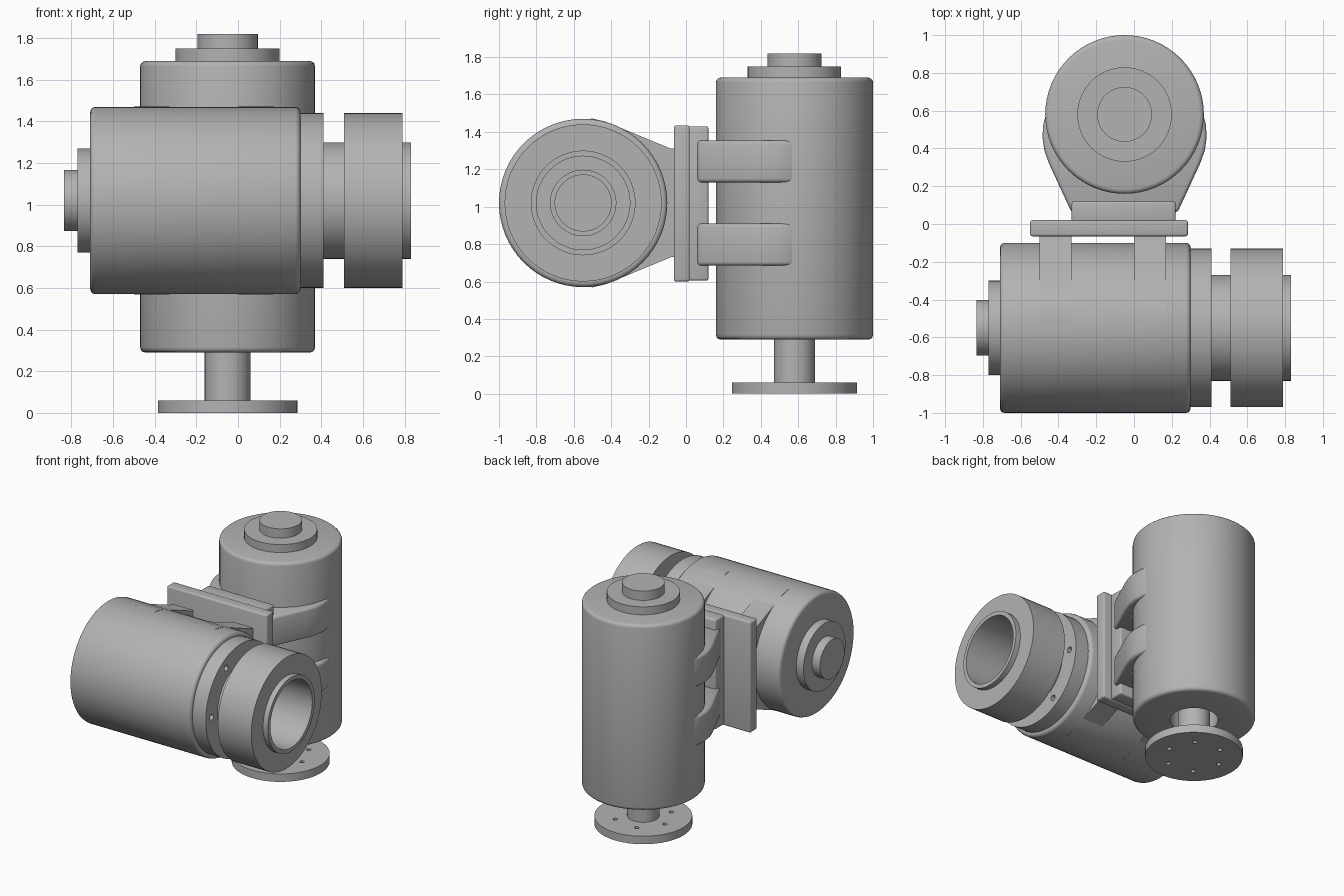
import bpy, bmesh
from math import pi, sin, cos, radians
from mathutils import Matrix, Vector

old = bpy.data.objects.get("Cube")
if old:
    bpy.data.objects.remove(old, do_unlink=True)

GREY = (0.45, 0.45, 0.45, 1)
mat = bpy.data.materials.new("machined grey")
mat.use_nodes = True
mat.diffuse_color = GREY
mat.node_tree.nodes["Principled BSDF"].inputs["Base Color"].default_value = GREY

# Local z axis of each actuator: one upright, one lying along x
UPRIGHT = Matrix.Translation((-0.05, 0.58, 0))
LYING = Matrix.Translation((0, -0.55, 1.02)) @ Matrix.Rotation(pi / 2, 4, 'Y')
SEGMENTS = 64


def finish(name, bm, matrix=Matrix()):
    """Turn a bmesh into a shaded, coloured object."""
    bmesh.ops.transform(bm, matrix=matrix, verts=bm.verts)
    bmesh.ops.recalc_face_normals(bm, faces=bm.faces)
    mesh = bpy.data.meshes.new(name)
    bm.to_mesh(mesh)
    bm.free()
    mesh.materials.append(mat)
    ob = bpy.data.objects.new(name, mesh)
    bpy.context.collection.objects.link(ob)
    return ob


def activate(ob):
    bpy.ops.object.select_all(action='DESELECT')
    ob.select_set(True)
    bpy.context.view_layer.objects.active = ob


def smooth(ob):
    activate(ob)
    bpy.ops.object.shade_smooth_by_angle(angle=radians(35))


def lathe(name, profile, matrix, closed=False):
    """Spin (radius, height) points around the local z axis."""
    bm = bmesh.new()
    verts = [bm.verts.new((r, 0, z)) for r, z in profile]
    edges = [bm.edges.new(p) for p in zip(verts, verts[1:])]
    if closed:
        edges.append(bm.edges.new((verts[-1], verts[0])))
    bmesh.ops.spin(bm, geom=verts + edges, axis=(0, 0, 1), cent=(0, 0, 0),
                   angle=2 * pi, steps=SEGMENTS, use_merge=True)
    bmesh.ops.remove_doubles(bm, verts=bm.verts, dist=0.0001)
    ob = finish(name, bm, matrix)
    smooth(ob)
    return ob


def disc(name, radius, low, high, matrix):
    return lathe(name, [(0, low), (radius, low), (radius, high), (0, high)], matrix)


def ring(name, inner, outer, low, high, matrix):
    return lathe(name, [(inner, low), (outer, low), (outer, high), (inner, high)],
                 matrix, closed=True)


def rounded(radius, z, side, size=0.025):
    """Quarter-round corner points, from the flat end face to the side wall."""
    return [(radius - size + size * sin(a), z + side * size * (1 - cos(a)))
            for a in (0, pi / 6, pi / 3, pi / 2)]


def drill(ob, count, circle, radius, low, high, start, matrix):
    """Drill a circle of bolt holes."""
    bm = bmesh.new()
    for i in range(count):
        a = start + 2 * pi * i / count
        spot = Vector((circle * cos(a), circle * sin(a), (low + high) / 2))
        bmesh.ops.create_cone(bm, cap_ends=True, segments=16, radius1=radius,
                              radius2=radius, depth=high - low,
                              matrix=Matrix.Translation(spot))
    cutter = finish("hole_cutter", bm, matrix)
    cutter.hide_render = True
    mod = ob.modifiers.new("holes", 'BOOLEAN')
    mod.object = cutter
    mod.solver = 'EXACT'
    activate(ob)
    # Keep the drilling ahead of the shading modifier
    bpy.ops.object.modifier_move_to_index(modifier=mod.name, index=0)
    bpy.ops.object.modifier_apply(modifier=mod.name)
    bpy.data.objects.remove(cutter, do_unlink=True)
    smooth(ob)


def bevelled(ob, width):
    mod = ob.modifiers.new("soft edges", 'BEVEL')
    mod.width = width
    mod.segments = 3
    mod.limit_method = 'ANGLE'
    mod.angle_limit = radians(40)
    activate(ob)
    bpy.ops.object.modifier_apply(modifier=mod.name)
    smooth(ob)


def box(name, low, high, width):
    bm = bmesh.new()
    bmesh.ops.create_cube(bm, size=1)
    low, high = Vector(low), Vector(high)
    size = high - low
    bevelled(finish(name, bm, Matrix.Translation((low + high) / 2)
                    @ Matrix.Diagonal((*size, 1))), width)


def arm(name, half, low, high, matrix):
    """Extrude a saddle outline, given as (half width, distance), along local z."""
    outline = half + [(-w, d) for w, d in reversed(half)]
    bm = bmesh.new()
    face = bm.faces.new([bm.verts.new((w, d, low)) for w, d in outline])
    top = bmesh.ops.extrude_face_region(bm, geom=[face])
    moved = [v for v in top["geom"] if isinstance(v, bmesh.types.BMVert)]
    bmesh.ops.translate(bm, verts=moved, vec=(0, 0, high - low))
    bevelled(finish(name, bm, matrix), 0.02)


# Upright actuator: housing with a recess underneath for the output shaft
lathe("upright_housing",
      [(0, 0.6), (0.165, 0.6), (0.165, 0.29)] + rounded(0.42, 0.29, 1)
      + rounded(0.42, 1.69, -1)[::-1] + [(0, 1.69)], UPRIGHT)
disc("upright_end_cap", 0.25, 1.68, 1.75, UPRIGHT)
disc("upright_end_boss", 0.145, 1.74, 1.82, UPRIGHT)
disc("output_shaft", 0.11, 0.05, 0.61, UPRIGHT)
flange = disc("output_flange", 0.335, 0, 0.06, UPRIGHT)
drill(flange, 6, 0.2, 0.016, -0.02, 0.08, radians(52), UPRIGHT)

# Lying actuator: hollow housing with a stepped bore
lathe("lying_housing",
      [(0, -0.75), (0.15, -0.75), (0.15, -0.72), (0.175, -0.72), (0.175, -0.68),
       (0.26, -0.68), (0.26, 0.30)] + rounded(0.45, 0.30, -1)
      + rounded(0.45, -0.71, 1)[::-1]
      + [(0.2, -0.71), (0.2, -0.76), (0, -0.76)], LYING)
disc("lying_end_cap", 0.25, -0.77, -0.755, LYING)
ring("lying_end_cap_rim", 0.19, 0.25, -0.77, -0.70, LYING)
disc("lying_end_boss", 0.147, -0.835, -0.76, LYING)
ring("bore_sleeve", 0.25, 0.28, -0.68, 0.83, LYING)
collar = ring("bolt_collar", 0.27, 0.42, 0.28, 0.41, LYING)
drill(collar, 6, 0.35, 0.022, 0.34, 0.45, pi / 2, LYING)
ring("output_drum", 0.27, 0.42, 0.51, 0.79, LYING)

# Mounting plates between the actuators
box("wide_plate", (-0.55, -0.065, 0.60), (0.285, 0.02, 1.435), 0.012)
box("narrow_plate", (-0.33, 0.01, 0.605), (0.22, 0.12, 1.43), 0.012)

# Saddle arms gripping each housing
upright_half = [(0.28, 0.06), (0.40, 0.32), (0.425, 0.39), (0.435, 0.46),
                (0.43, 0.53), (0.41, 0.60)]
for name, low in (("lower", 0.685), ("upper", 1.13)):
    arm(name + "_upright_arm", upright_half, low, low + 0.225,
        Matrix.Translation((-0.05, 0, 0)))

# Local x becomes world z and local z becomes world x (outline is symmetric).
# The arms are solid, so their ends stop short of the bore as two cheeks.
lying_half = [(0.29, -0.05), (0.29, -0.08), (0.435, -0.43), (0.451, -0.50),
              (0.445, -0.56)]
turn = Matrix.Translation((0, 0, 1.02)) @ Matrix.Rotation(pi / 2, 4, 'Y')
for name, low in (("right", -0.50), ("left", 0.0)):
    for side, label in ((1, "top"), (-1, "bottom")):
        bm = bmesh.new()
        inner = [(0.30, -0.56), (0.32, -0.40), (0, -0.22), (0, -0.05)]
        outline = [(side * w, d) for w, d in lying_half + inner]
        face = bm.faces.new([bm.verts.new((w, d, low)) for w, d in outline])
        new = bmesh.ops.extrude_face_region(bm, geom=[face])["geom"]
        bmesh.ops.translate(bm, vec=(0, 0, 0.17),
                            verts=[v for v in new if isinstance(v, bmesh.types.BMVert)])
        smooth(finish(f"{name}_lying_arm_{label}", bm, turn))
